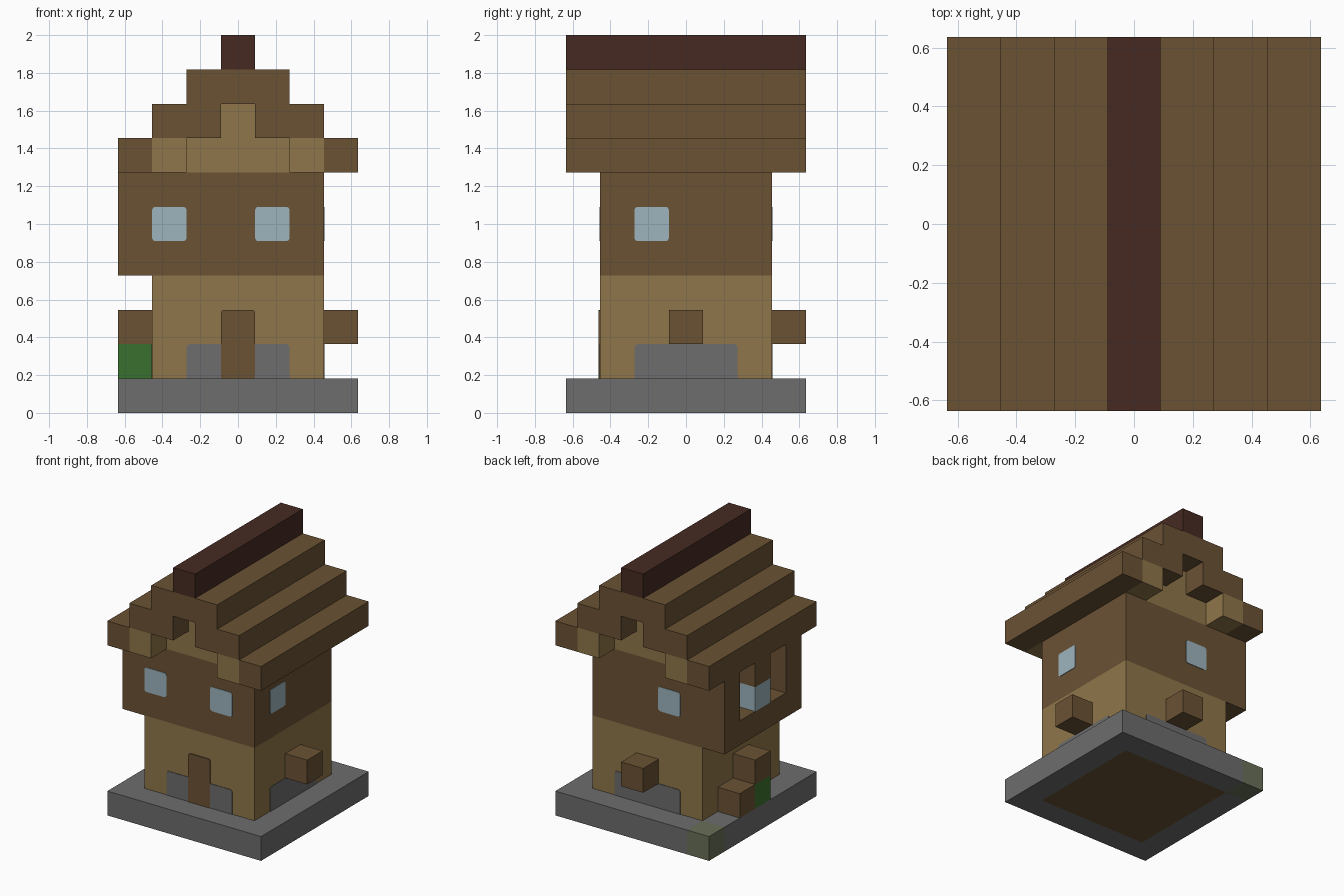
import bpy
import bmesh
from mathutils import Vector

if "Cube" in bpy.data.objects:
    bpy.data.objects.remove(bpy.data.objects["Cube"], do_unlink=True)

U = 2 / 11  # one building block


def srgb(c):
    c /= 255
    return c / 12.92 if c < 0.04 else ((c + 0.055) / 1.055) ** 2.4


def material(name, r, g, b):
    m = bpy.data.materials.new(name)
    m.use_nodes = True
    col = (srgb(r), srgb(g), srgb(b), 1)
    m.diffuse_color = col
    m.node_tree.nodes["Principled BSDF"].inputs["Base Color"].default_value = col
    return m


WOOD = material("brown wood", 107, 82, 52)
TAN = material("tan timber", 143, 118, 74)
STONE = material("grey stone", 109, 109, 109)
MOSS = material("mossy stone", 104, 111, 88)
GLASS = material("pale glass", 157, 181, 190)
RIDGE = material("dark ridge wood", 70, 42, 34)
LEAF = material("green leaves", 58, 113, 46)


def finish(name, bm, mat):
    bmesh.ops.recalc_face_normals(bm, faces=bm.faces)
    me = bpy.data.meshes.new(name)
    bm.to_mesh(me)
    bm.free()
    me.materials.append(mat)
    ob = bpy.data.objects.new(name, me)
    bpy.context.collection.objects.link(ob)
    return ob


def box(name, mat, x, y, z):
    """Box from (low, high) ranges given in blocks."""
    bm = bmesh.new()
    bmesh.ops.create_cube(bm, size=1)
    for v in bm.verts:
        v.co = Vector([(r[0] if c < 0 else r[1]) * U for c, r in zip(v.co, (x, y, z))])
    return finish(name, bm, mat)


def panel(name, mat, side, a, z, raised=0.004, inner=0.0, round_base=False):
    """Flat panel with clipped corners on a wall; side is '+x', '-x', '+y' or '-y'."""
    r, s = 0.015, 0.005
    (a0, a1), (z0, z1) = [[v * U for v in pair] for pair in (a, z)]
    outline = [(a1, z1 - r), (a1 - s, z1 - s), (a1 - r, z1),
               (a0 + r, z1), (a0 + s, z1 - s), (a0, z1 - r)]
    if round_base:
        outline += [(a0, z0 + r), (a0 + s, z0 + s), (a0 + r, z0),
                    (a1 - r, z0), (a1 - s, z0 + s), (a1, z0 + r)]
    else:
        outline += [(a0, z0), (a1, z0)]
    sign = 1 if side[0] == "+" else -1
    near, far = 2.5 * U - inner, 2.5 * U + raised

    def place(p, d):
        return (sign * d, p[0], p[1]) if side[1] == "x" else (p[0], sign * d, p[1])

    bm = bmesh.new()
    rings = [[bm.verts.new(place(p, d)) for p in outline] for d in (near, far)]
    for ring in rings:
        bm.faces.new(ring)
    n = len(outline)
    for i in range(n):
        j = (i + 1) % n
        bm.faces.new((rings[0][i], rings[0][j], rings[1][j], rings[1][i]))
    return finish(name, bm, mat)


# Stone plinth around a wooden floor, with one mossy corner
GROUND = (0, 1)
FULL, HOUSE, INNER, MID = (-3.5, 3.5), (-2.5, 2.5), (-1.5, 1.5), (-.5, .5)
box("floor", WOOD, HOUSE, HOUSE, GROUND)
box("plinth_front", STONE, FULL, (-3.5, -2.5), GROUND)
box("plinth_back", STONE, (-2.5, 3.5), (2.5, 3.5), GROUND)
box("plinth_left", STONE, (2.5, 3.5), HOUSE, GROUND)
box("plinth_right", STONE, (-3.5, -2.5), HOUSE, GROUND)
box("plinth_mossy_corner", MOSS, (-3.5, -2.5), (2.5, 3.5), GROUND)

# Lower storey with stone footing and door
box("lower_storey", TAN, HOUSE, HOUSE, (1, 4))
for side in ("+x", "-x", "+y", "-y"):
    panel("stone_footing " + side, STONE, side, INNER, (1, 2))
panel("front_door", WOOD, "-y", MID, (1, 3), raised=0.008)

# Blocks standing out around the lower storey
box("left_bracket", WOOD, (2.5, 3.5), MID, (2, 3))
box("back_bracket", WOOD, MID, (2.5, 3.5), (2, 3))
box("right_bracket", WOOD, (-3.5, -2.5), MID, (2, 3))
box("shrub", LEAF, (-3.5, -2.5), MID, (1, 2))
box("crate", WOOD, (-3.5, -2.5), (.5, 1.5), (1, 2))

# Hollow upper storey, overhanging on the right with an open bay
UPPER = (5, 7)
box("upper_floor", WOOD, (-3.5, 2.5), HOUSE, (4, 5))
box("upper_front_wall", WOOD, (-3.5, 2.5), (-2.5, -1.5), UPPER)
box("upper_back_wall", WOOD, (-3.5, 2.5), (1.5, 2.5), UPPER)
box("upper_left_wall", WOOD, (1.5, 2.5), INNER, UPPER)
box("bay_lintel", WOOD, (-3.5, -2.5), MID, (6, 7))
box("bay_window", GLASS, (-3.5, -2.5), MID, (5, 6))

# Windows run through the wall so the glass shows inside too
for name, side, a in (("front_window_right", "-y", (-2.5, -1.5)),
                      ("front_window_left", "-y", (.5, 1.5)),
                      ("left_window", "+x", (-1.5, -.5)),
                      ("back_window", "+y", (-1.5, -.5))):
    panel(name, GLASS, side, a, (5, 6), inner=U + 0.004, round_base=True)

# Stepped roof, mirrored about the ridge
for s, tag in ((1, "left"), (-1, "right")):
    def span(lo, hi):
        return tuple(sorted((s * lo, s * hi)))
    box("roof_eave_" + tag, WOOD, span(2.5, 3.5), FULL, (7, 8))
    box("roof_beam_" + tag, TAN, span(1.5, 2.5), FULL, (7, 8))
    box("roof_step_" + tag, WOOD, span(.5, 2.5), FULL, (8, 9))
box("roof_top_step", WOOD, INNER, FULL, (9, 10))
box("roof_ridge", RIDGE, MID, FULL, (10, 11))

# Recessed gable walls at both ends
for y, tag in (((-2.5, -1.5), "front"), ((1.5, 2.5), "back")):
    box("gable_wall_" + tag, TAN, INNER, y, (7, 8))
    box("gable_peak_" + tag, TAN, MID, y, (8, 9))
